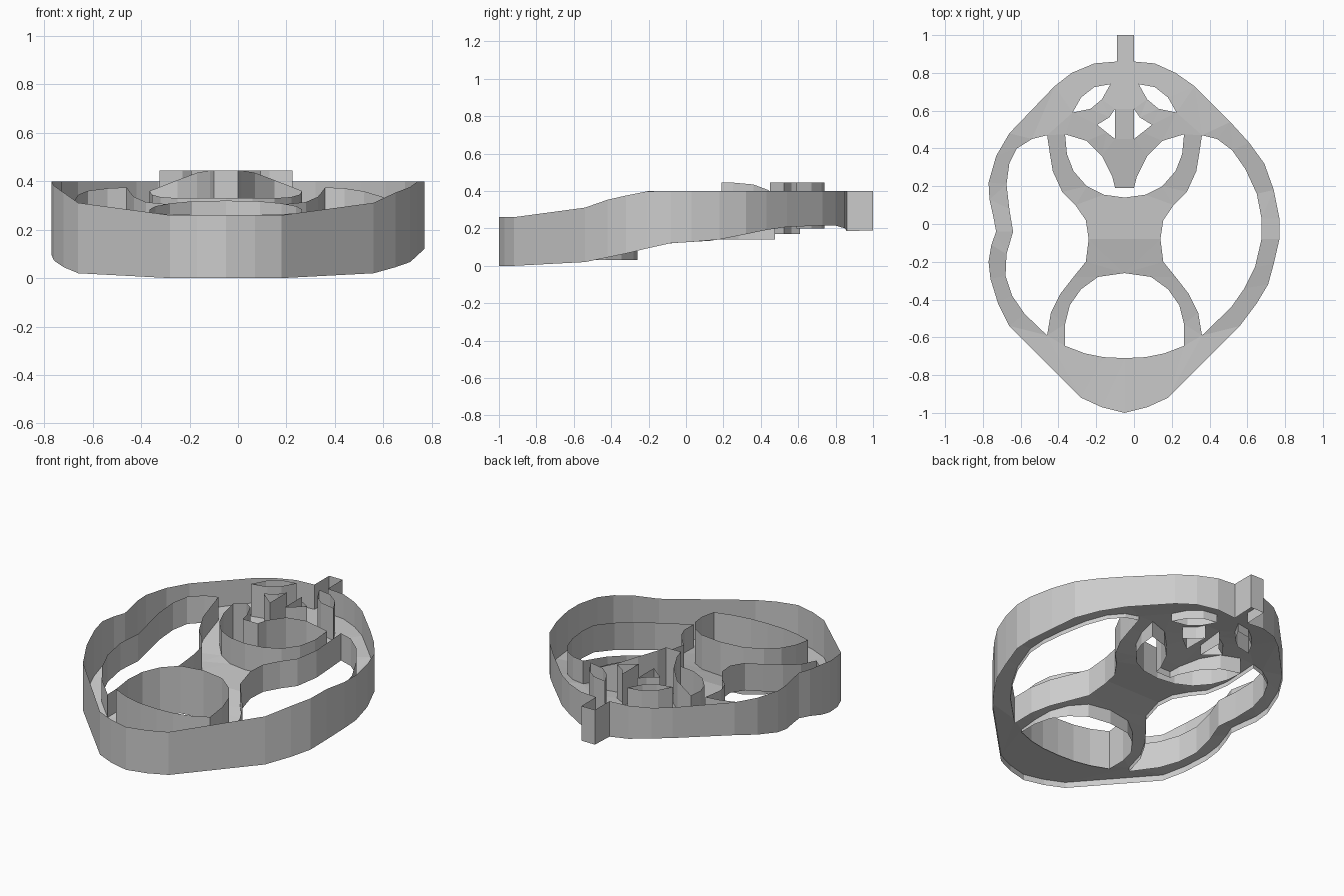
import bpy, bmesh

if "Cube" in bpy.data.objects:
    bpy.data.objects.remove(bpy.data.objects["Cube"])

AXIS = -0.05  # symmetry line of the pattern in x

# height profiles along y: lower rim and upper rim
RIM_LOW = [(-1, 0), (-.75, 0), (-.54, .02), (-.3, .07), (-.1, .12), (.15, .135),
           (.3, .165), (.47, .20), (.6, .215), (.84, .215), (.86, .185), (1, .19)]
RIM_TOP = [(-1, .26), (-.8, .26), (-.6, .29), (-.4, .36), (-.2, .40), (1, .40)]


def height(profile, y):
    if y <= profile[0][0]:
        return profile[0][1]
    for (a, za), (b, zb) in zip(profile, profile[1:]):
        if y <= b:
            return za + (zb - za) * (y - a) / (b - a)
    return profile[-1][1]


def low(y):
    return height(RIM_LOW, y)


def floor_z(y):
    return low(min(y, .84)) + .035


def flip(pts):
    return [(2 * AXIS - p[0],) + tuple(p[1:]) for p in reversed(pts)]


def make(name, bm):
    bmesh.ops.recalc_face_normals(bm, faces=bm.faces)
    me = bpy.data.meshes.new(name)
    bm.to_mesh(me)
    bm.free()
    ob = bpy.data.objects.new(name, me)
    bpy.context.collection.objects.link(ob)
    return ob


def wall(name, loop, bottom, top):
    bm = bmesh.new()
    lo = [bm.verts.new((p[0], p[1], bottom(p))) for p in loop]
    hi = [bm.verts.new((p[0], p[1], top(p))) for p in loop]
    n = len(loop)
    for i in range(n):
        j = (i + 1) % n
        bm.faces.new((lo[i], lo[j], hi[j], hi[i]))
    return make(name, bm)


# outer outline including the rear tab
outline = [(-.09, 1), (0, 1), (0, .86), (.11, .85), (.22, .80), (.32, .73),
           (.51, .54), (.61, .43), (.69, .32), (.74, .18), (.77, .03), (.77, -.08),
           (.74, -.21), (.71, -.32), (.65, -.42), (.56, -.54), (.18, -.92),
           (.07, -.97), (-.05, -1), (-.17, -.97), (-.28, -.92), (-.66, -.54),
           (-.72, -.42), (-.76, -.29), (-.77, -.20), (-.755, -.11), (-.73, -.04),
           (-.745, .04), (-.765, .13), (-.77, .22), (-.73, .36), (-.66, .48),
           (-.42, .73), (-.33, .80), (-.21, .85), (-.09, .86)]

# large side openings share a mirrored inner edge
inner = [(.36, -.59), (.34, -.47), (.29, -.37), (.22, -.28), (.155, -.2), (.14, -.08),
         (.155, .02), (.21, .1), (.28, .17), (.33, .28), (.345, .37), (.36, .47)]
right_side = inner + [(.44, .45), (.52, .39), (.59, .29), (.65, .16), (.675, .03),
                      (.675, -.08), (.64, -.23), (.585, -.34), (.515, -.44)]
left_side = flip(inner) + [(-.58, -.475), (-.645, -.38), (-.68, -.275), (-.675, -.16),
                           (-.64, -.04), (-.66, .08), (-.675, .21), (-.66, .32),
                           (-.62, .40), (-.54, .45)]

# front round opening
front_half = [(.06, -.705), (.16, -.685), (.265, -.645), (.265, -.53), (.24, -.43),
              (.18, -.345), (.09, -.28)]
front_round = [(AXIS, -.71)] + front_half + [(AXIS, -.26)] + flip(front_half)

# rear round opening with central spike; third value is wall top
rear_half = [(.06, .155, .33), (.15, .2, .33), (.22, .28, .335), (.255, .37, .345),
             (.265, .475, .36), (.15, .44, .405), (.07, .36, .435), (.015, .25, .445),
             (0, .19, .445)]
rear_round = [(AXIS, .14, .33)] + rear_half + flip(rear_half)

# small diamond and leaf openings
diamond = [(0, .61), (.03, .565), (.095, .525), (.045, .485), (0, .45)]
leaf = [(.025, .74), (.11, .725), (.18, .67), (.225, .59), (.13, .61), (.07, .66)]

wall("outer_wall", outline, lambda p: low(p[1]), lambda p: height(RIM_TOP, p[1]))
for name, loop in (("right_opening_wall", right_side), ("left_opening_wall", left_side)):
    wall(name, loop, lambda p: low(p[1]) + .01, lambda p: low(p[1]) + .175)
wall("front_opening_wall", front_round, lambda p: .03,
     lambda p: .26 + .06 * (p[1] + .71) / .45)
wall("rear_opening_wall", rear_round, lambda p: .14, lambda p: p[2])

holes = [right_side, left_side, front_round, rear_round]
for name, loop, z in (("diamond", diamond, .17), ("leaf", leaf, .20)):
    for side, pts in (("right", loop), ("left", flip(loop))):
        wall(f"{side}_{name}_wall", pts, lambda p: z, lambda p: .445)
        holes.append(pts)

# floor sheet: filled flat with all openings, then bent to the height profile
bm = bmesh.new()
edges = []
for loop in [outline] + holes:
    vs = [bm.verts.new((p[0], p[1], 0)) for p in loop]
    edges += [bm.edges.new((vs[i - 1], vs[i])) for i in range(len(vs))]
bmesh.ops.triangle_fill(bm, edges=edges, use_beauty=True, normal=(0, 0, 1))
for v in bm.verts:
    v.co.z = floor_z(v.co.y)
make("floor_sheet", bm)
